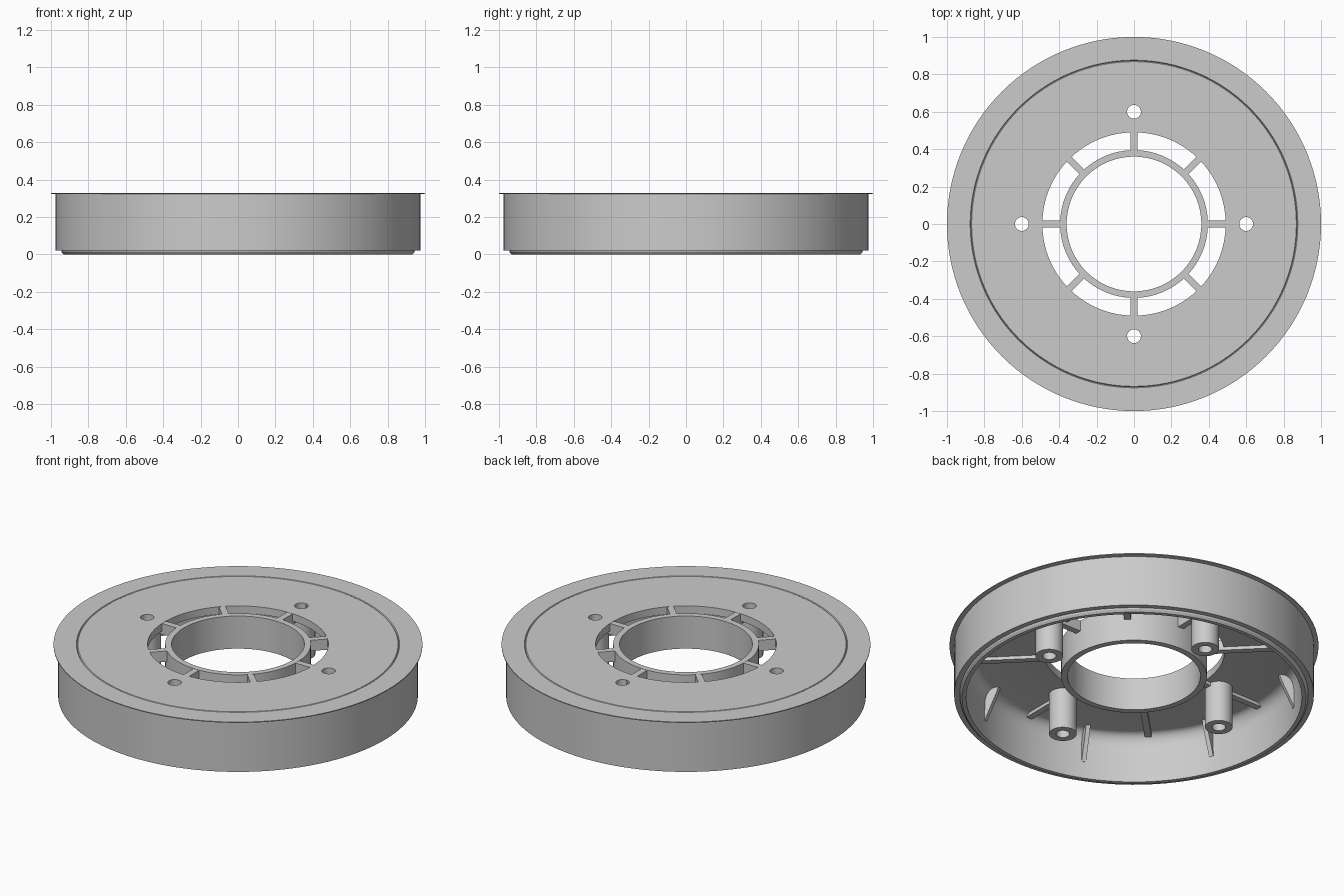
import bpy, bmesh
from math import sin, cos, pi, radians
from mathutils import Matrix

cube = bpy.data.objects.get("Cube")
if cube:
    bpy.data.objects.remove(cube, do_unlink=True)

grey = bpy.data.materials.new("plain grey")
grey.use_nodes = True
grey.diffuse_color = (0.6, 0.6, 0.6, 1)
grey.node_tree.nodes["Principled BSDF"].inputs["Base Color"].default_value = (0.6, 0.6, 0.6, 1)

TOP, PLATE_LOW, RIB_LOW = 0.33, 0.285, 0.265
HUB_R, SLOT_R, BOLT_R, WALL_R = 0.395, 0.49, 0.60, 0.92


def finish(name, bm):
    bmesh.ops.recalc_face_normals(bm, faces=bm.faces[:])
    mesh = bpy.data.meshes.new(name)
    bm.to_mesh(mesh)
    bm.free()
    mesh.materials.append(grey)
    ob = bpy.data.objects.new(name, mesh)
    bpy.context.collection.objects.link(ob)
    return ob


def activate(ob):
    bpy.ops.object.select_all(action='DESELECT')
    ob.select_set(True)
    bpy.context.view_layer.objects.active = ob


def smooth(ob):
    activate(ob)
    bpy.ops.object.shade_smooth_by_angle(angle=radians(25))


def lathe(name, profile, segments=128, centre=(0, 0)):
    """Spin a closed (radius, height) outline around a vertical axis."""
    bm = bmesh.new()
    rings = []
    for i in range(segments):
        a = 2 * pi * i / segments
        rings.append([bm.verts.new((centre[0] + r * cos(a), centre[1] + r * sin(a), z))
                      for r, z in profile])
    n = len(profile)
    for i, ring in enumerate(rings):
        nxt = rings[(i + 1) % segments]
        for j in range(n):
            k = (j + 1) % n
            bm.faces.new((ring[j], nxt[j], nxt[k], ring[k]))
    return finish(name, bm)


def fin(name, outline, width, angle):
    """Upright radial plate made from a (radius, height) outline."""
    bm = bmesh.new()
    face = bm.faces.new([bm.verts.new((r, -width / 2, z)) for r, z in outline])
    side = bmesh.ops.extrude_face_region(bm, geom=[face])["geom"]
    bmesh.ops.translate(bm, vec=(0, width, 0),
                        verts=[v for v in side if isinstance(v, bmesh.types.BMVert)])
    bm.transform(Matrix.Rotation(angle, 4, 'Z'))
    return finish(name, bm)


def bar(name, r0, r1, z0, z1, angle):
    return fin(name, [(r0, z0), (r1, z0), (r1, z1), (r0, z1)], 0.037, angle)


# Disc, flange, outer wall and bottom lip as one turned shell
fillet = [(0.85 + 0.055 * cos(t * pi / 12), 0.2 + 0.085 * sin(t * pi / 12)) for t in range(7)]
shell = lathe("disc_and_wall", [
    (SLOT_R, TOP), (0.868, TOP), (0.872, TOP - 0.006), (0.876, TOP),
    (1.0, TOP), (1.0, 0.325), (0.975, 0.323), (0.975, 0.02),
    (0.945, 0.02), (0.943, 0.012), (0.932, 0), (0.91, 0),
] + fillet + [(SLOT_R, PLATE_LOW)])

# Bolt holes through the disc, with hollow bosses below
for i in range(4):
    a = i * pi / 2
    spot = (BOLT_R * cos(a), BOLT_R * sin(a))
    bm = bmesh.new()
    bmesh.ops.create_cone(bm, cap_ends=True, segments=32, radius1=0.037, radius2=0.037,
                          depth=0.2, matrix=Matrix.Translation((*spot, TOP)))
    cutter = finish("hole_cutter", bm)
    cutter.hide_render = True
    cut = shell.modifiers.new("hole", 'BOOLEAN')
    cut.operation = 'DIFFERENCE'
    cut.solver = 'EXACT'
    cut.object = cutter
    activate(shell)
    bpy.ops.object.modifier_apply(modifier=cut.name)
    bpy.data.objects.remove(cutter, do_unlink=True)
    smooth(lathe(f"bolt_boss_{i + 1}", [
        (0.037, 0.04), (0.075, 0.04), (0.075, PLATE_LOW + 0.01), (0.037, PLATE_LOW + 0.01)],
        32, spot))
smooth(shell)

# Central hub ring
smooth(lathe("hub_ring", [(0.36, 0.135), (HUB_R, 0.135), (HUB_R, TOP), (0.36, TOP)]))

# Spokes across the slots, ribs under the disc and wall gussets between them
for i in range(8):
    a = i * pi / 4
    bar(f"spoke_{i + 1}", HUB_R - 0.01, SLOT_R + 0.005, RIB_LOW, TOP - 0.001, a)
    if i % 2:
        bar(f"rib_{i + 1}", SLOT_R, WALL_R, RIB_LOW, 0.3, a)
    else:
        bar(f"inner_rib_{i + 1}", SLOT_R, BOLT_R - 0.055, RIB_LOW, 0.3, a)
        bar(f"outer_rib_{i + 1}", BOLT_R + 0.055, WALL_R, RIB_LOW, 0.3, a)
    fin(f"gusset_{i + 1}", [(0.82, 0.295), (0.835, 0.25), (0.905, 0.1), (WALL_R, 0.1),
                            (WALL_R, 0.295)], 0.025, a + pi / 8)
